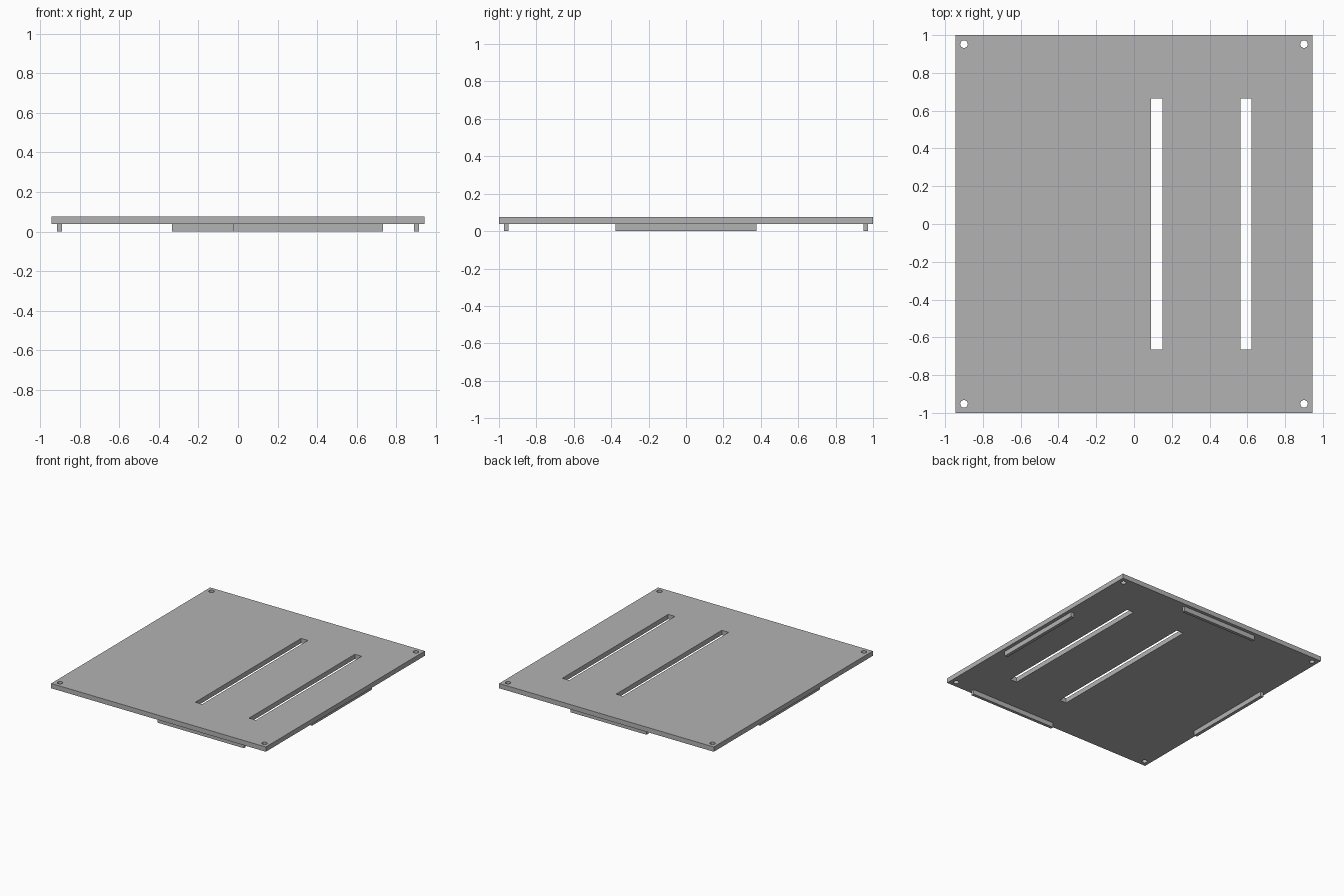
import bpy
import bmesh
from math import cos, sin, tau

old = bpy.data.objects.get("Cube")
if old:
    bpy.data.objects.remove(old, do_unlink=True)

HALF_X, HALF_Y = 0.945, 1.0
BOTTOM, TOP = 0.038, 0.076

grey = bpy.data.materials.new("light_grey")
grey.use_nodes = True
colour = (0.45, 0.45, 0.45, 1)
grey.diffuse_color = colour
grey.node_tree.nodes["Principled BSDF"].inputs["Base Color"].default_value = colour


def rectangle(x0, x1, y0, y1):
    return [(x0, y0), (x1, y0), (x1, y1), (x0, y1)]


def circle(cx, cy, r, n=32):
    return [(cx + r * cos(tau * i / n), cy + r * sin(tau * i / n)) for i in range(n)]


def slab(name, outlines, z0, z1):
    """Extrude a flat outline; any inner outlines become through holes."""
    curve = bpy.data.curves.new(name, 'CURVE')
    curve.dimensions = '2D'
    curve.fill_mode = 'BOTH'
    curve.extrude = (z1 - z0) / 2
    for points in outlines:
        spline = curve.splines.new('POLY')
        spline.points.add(len(points) - 1)
        for point, (x, y) in zip(spline.points, points):
            point.co = (x, y, 0, 1)
        spline.use_cyclic_u = True
    source = bpy.data.objects.new(name + "_outline", curve)
    bpy.context.collection.objects.link(source)
    depsgraph = bpy.context.evaluated_depsgraph_get()
    mesh = bpy.data.meshes.new_from_object(source.evaluated_get(depsgraph))
    bpy.data.objects.remove(source, do_unlink=True)

    # Weld the caps to the walls and lift to height
    bm = bmesh.new()
    bm.from_mesh(mesh)
    bmesh.ops.remove_doubles(bm, verts=bm.verts, dist=1e-5)
    bmesh.ops.recalc_face_normals(bm, faces=bm.faces)
    bmesh.ops.translate(bm, verts=bm.verts, vec=(0, 0, (z0 + z1) / 2))
    for face in bm.faces:
        face.smooth = False
    bm.to_mesh(mesh)
    bm.free()
    mesh.name = name
    mesh.materials.clear()
    mesh.materials.append(grey)
    obj = bpy.data.objects.new(name, mesh)
    bpy.context.collection.objects.link(obj)
    return obj


# Panel with two long slots and four corner holes
outlines = [rectangle(-HALF_X, HALF_X, -HALF_Y, HALF_Y)]
for x in (0.12, 0.593):
    outlines.append(rectangle(x - 0.03, x + 0.03, -0.665, 0.665))
for sx in (-1, 1):
    for sy in (-1, 1):
        outlines.append(circle(sx * 0.9, sy * 0.952, 0.02))
slab("panel", outlines, BOTTOM, TOP)

# Locating ribs under each edge
for name, outline in {
    "right_rib": rectangle(-0.917, -0.891, -0.378, 0.378),
    "left_rib": rectangle(0.891, 0.917, -0.378, 0.378),
    "front_rib": rectangle(-0.025, 0.733, -0.974, -0.95),
    "back_rib": rectangle(-0.335, 0.335, 0.95, 0.974),
}.items():
    slab(name, [outline], 0, BOTTOM)
